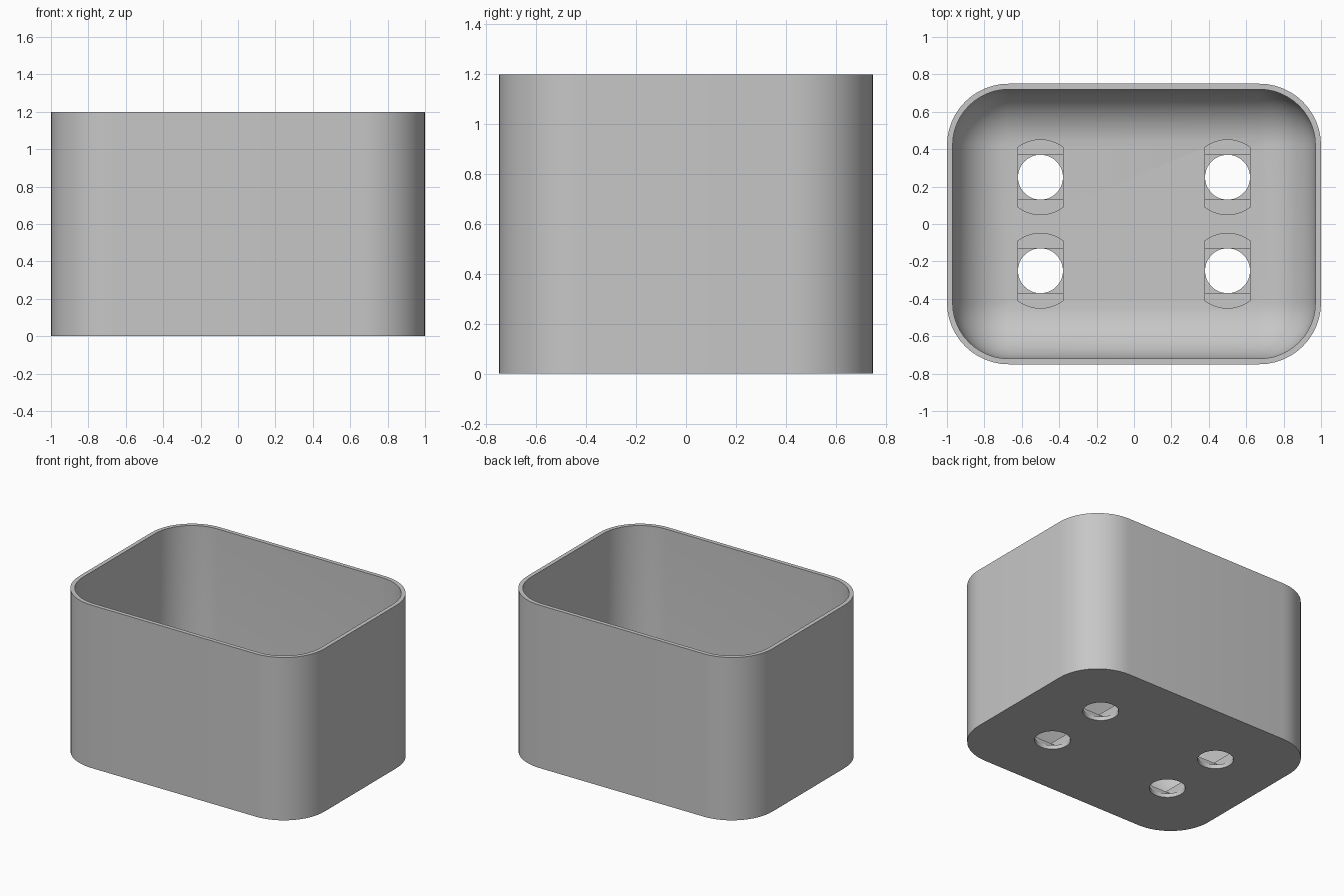
import bpy, bmesh
from math import sin, cos, pi, radians

cube = bpy.data.objects.get("Cube")
if cube:
    bpy.data.objects.remove(cube, do_unlink=True)

HEIGHT, FLOOR, WALL = 1.2, 0.09, 0.03
CORE_X, CORE_Y = 0.67, 0.42      # centres of the rounded corners
FILLET = 0.3                     # inner corner and floor radius
STEPS = 12

grey = bpy.data.materials.new("plain grey")
grey.use_nodes = True
colour = (0.57, 0.57, 0.57, 1)
grey.diffuse_color = colour
grey.node_tree.nodes["Principled BSDF"].inputs["Base Color"].default_value = colour


def rounded_loop(bm, r, z):
    """Ring of vertices around a rectangle with corner radius r."""
    ring = []
    for q, (sx, sy) in enumerate([(1, 1), (-1, 1), (-1, -1), (1, -1)]):
        for i in range(STEPS + 1):
            a = (q + i / STEPS) * pi / 2
            ring.append(bm.verts.new((sx * CORE_X + r * cos(a), sy * CORE_Y + r * sin(a), z)))
    return ring


def finish(bm, name):
    bmesh.ops.recalc_face_normals(bm, faces=bm.faces)
    mesh = bpy.data.meshes.new(name)
    bm.to_mesh(mesh)
    bm.free()
    mesh.materials.append(grey)
    ob = bpy.data.objects.new(name, mesh)
    bpy.context.collection.objects.link(ob)
    return ob


# Open box: straight outside, inside curving into the floor
bm = bmesh.new()
outer = FILLET + WALL
rings = [rounded_loop(bm, outer, 0), rounded_loop(bm, outer, HEIGHT), rounded_loop(bm, FILLET, HEIGHT)]
for i in range(STEPS + 1):
    a = i / STEPS * pi / 2
    rings.append(rounded_loop(bm, FILLET * cos(a), FLOOR + FILLET * (1 - sin(a))))
for low, high in zip(rings, rings[1:]):
    for i in range(len(low)):
        j = (i + 1) % len(low)
        bm.faces.new((low[i], low[j], high[j], high[i]))
bm.faces.new(rings[0])
bm.faces.new(rings[-1])
bmesh.ops.remove_doubles(bm, verts=bm.verts, dist=0.0001)
box = finish(bm, "box")


# Stepped drain holes: slot at the floor, square below it, round at the base
def arc(r, start, end, n):
    return [(r * cos(start + (end - start) * i / n), r * sin(start + (end - start) * i / n)) for i in range(n + 1)]


R, SLOT_R = 0.12, 0.2
half = radians(36.87)            # half angle of the slot's rounded ends
slot = arc(SLOT_R, pi / 2 - half, pi / 2 + half, 10)
slot += [(-x, -y) for x, y in slot]
square = [(R, R), (-R, R), (-R, -R), (R, -R)]
circle = arc(R, 0, 2 * pi, 48)[:-1]


def cut(name, outline, bottom, top):
    bm = bmesh.new()
    for cx in (-0.5, 0.5):
        for cy in (-0.25, 0.25):
            low, high = [[bm.verts.new((cx + x, cy + y, z)) for x, y in outline] for z in (bottom, top)]
            bm.faces.new(low)
            bm.faces.new(high)
            for i in range(len(low)):
                j = (i + 1) % len(low)
                bm.faces.new((low[i], low[j], high[j], high[i]))
    cutter = finish(bm, name)
    cutter.hide_render = True
    mod = box.modifiers.new(name, 'BOOLEAN')
    mod.operation, mod.solver, mod.object = 'DIFFERENCE', 'EXACT', cutter
    bpy.context.view_layer.objects.active = box
    bpy.ops.object.modifier_apply(modifier=name)
    bpy.data.objects.remove(cutter, do_unlink=True)


cut("slot_cutter", slot, 0.06, 0.5)
cut("square_cutter", square, 0.03, 0.07)
cut("round_cutter", circle, -0.1, 0.04)

# Smooth curves, crisp rims
bpy.ops.object.select_all(action='DESELECT')
box.select_set(True)
bpy.context.view_layer.objects.active = box
bpy.ops.object.shade_smooth_by_angle(angle=radians(30))
